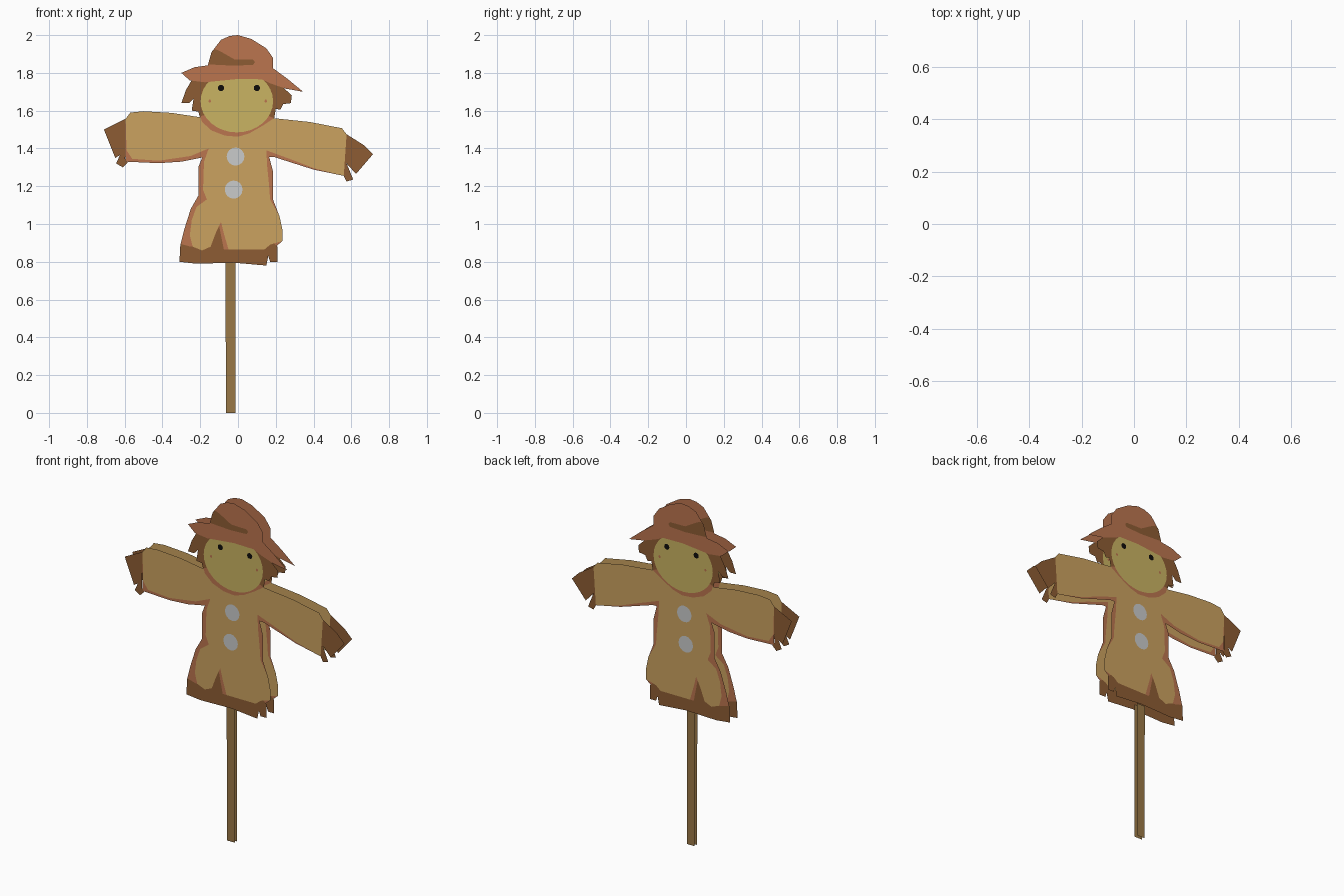
import bpy, bmesh, math
from mathutils import Vector
from mathutils.geometry import delaunay_2d_cdt


def srgb(r, g, b):
    return tuple(((c / 255 + 0.055) / 1.055) ** 2.4 if c > 10 else c / 3295
                 for c in (r, g, b)) + (1.0,)


COLOURS = {"tan cloth": (203, 162, 96), "rust cloth": (187, 117, 79), "brown straw": (141, 92, 52),
           "pale sack": (202, 180, 98), "black": (14, 12, 10), "light grey": (202, 203, 203),
           "pole wood": (154, 120, 71)}
MATS = {}
for name, rgb in COLOURS.items():
    MATS[name] = bpy.data.materials.new(name)
    MATS[name].diffuse_color = srgb(*rgb)


def oval(x, z, rx, rz, n=24):
    return [(x + rx * math.cos(2 * math.pi * i / n), z + rz * math.sin(2 * math.pi * i / n))
            for i in range(n)]


def inside(p, poly):
    hit = False
    for (x1, z1), (x2, z2) in zip(poly, poly[1:] + poly[:1]):
        if (z1 > p[1]) != (z2 > p[1]) and p[0] < x1 + (p[1] - z1) * (x2 - x1) / (z2 - z1):
            hit = not hit
    return hit


def build_sheets(layers, gap):
    """Cut a front and a back sheet into parts; later layers win where outlines overlap."""
    verts, edges = [], []
    for _, _, poly in layers:
        s, n = len(verts), len(poly)
        verts += [Vector(p) for p in poly]
        edges += [(s + i, s + (i + 1) % n) for i in range(n)]
    pts, _, tris, *_ = delaunay_2d_cdt(verts, edges, [], 0, 1e-5)
    parts = {}
    for t in tris:
        c = sum((pts[i] for i in t), Vector((0, 0))) / len(t)
        for name, mat, poly in reversed(layers):
            if inside(c, poly):
                parts.setdefault((name, mat), []).append([pts[i] for i in t])
                break
    for (name, mat), faces in parts.items():
        bm = bmesh.new()
        for side in (-1, 1):
            for f in faces:
                bm.faces.new([bm.verts.new((p.x, side * gap / 2, p.y)) for p in f[::-side]])
        bmesh.ops.remove_doubles(bm, verts=bm.verts, dist=1e-5)
        bm.normal_update()
        for f in bm.faces:  # outward facing sheets
            if f.normal.y * f.calc_center_median().y < 0:
                f.normal_flip()
        me = bpy.data.meshes.new(name)
        bm.to_mesh(me)
        bm.free()
        me.materials.append(MATS[mat])
        bpy.context.collection.objects.link(bpy.data.objects.new(name, me))


layers = []


def part(name, mat, poly):
    layers.append((name, mat, poly))


# straw hair on both sides of the head
part("hair_left", "brown straw", [(-.24, 1.77), (-.275, 1.71), (-.30, 1.64), (-.26, 1.64),
     (-.235, 1.665), (-.245, 1.60), (-.21, 1.595), (-.20, 1.56), (-.14, 1.55), (-.1, 1.77)])
part("hair_right", "brown straw", [(.2, 1.76), (.285, 1.68), (.28, 1.64), (.24, 1.635),
     (.225, 1.605), (.20, 1.61), (.19, 1.55), (.13, 1.55), (.1, 1.77)])

# coat: rust edge first, then straw hem, then tan cloth
top = [(-.595, 1.557), (-.57, 1.59), (-.5, 1.597), (-.35, 1.588), (-.2, 1.565),
       (.19, 1.56), (.38, 1.54), (.55, 1.507), (.575, 1.475), (.56, 1.255)]
part("coat_edge", "rust cloth", top + [(.4, 1.288), (.19, 1.355), (.165, 1.355), (.185, 1.28),
     (.185, 1.13), (.22, 1.04), (.235, .97), (.235, .91), (.2, .88), (.14, .86), (-.25, .855),
     (-.305, .89), (-.285, .97), (-.25, 1.08), (-.21, 1.15), (-.21, 1.30), (-.19, 1.352),
     (-.3, 1.33), (-.42, 1.322), (-.595, 1.33)])
part("straw_hem", "brown straw", [(-.305, .895), (-.31, .80), (-.22, .79), (-.02, .795),
     (.15, .78), (.16, .83), (.17, .80), (.21, .80), (.21, .88), (.175, .91), (.14, .865),
     (-.075, .865), (-.1, .99), (-.15, .88), (-.25, .88)])
part("coat", "tan cloth", top + [(.4, 1.296), (.3, 1.335), (.15, 1.39), (.155, 1.30),
     (.165, 1.2), (.17, 1.13), (.22, 1.04), (.235, .97), (.235, .91), (.2, .9), (.17, .89),
     (.14, .865), (-.05, .865), (-.075, .95), (-.09, 1.01), (-.115, .96), (-.145, .88),
     (-.19, .86), (-.24, .88), (-.255, .94), (-.245, 1.02), (-.22, 1.09), (-.165, 1.13),
     (-.185, 1.18), (-.18, 1.33), (-.155, 1.40), (-.25, 1.36), (-.42, 1.335), (-.56, 1.345),
     (-.59, 1.39)])

# straw cuffs
part("cuff_left", "brown straw", [(-.71, 1.50), (-.595, 1.557), (-.597, 1.345), (-.585, 1.325),
     (-.61, 1.30), (-.645, 1.32), (-.625, 1.365), (-.65, 1.35), (-.70, 1.475)])
part("cuff_right", "brown straw", [(.575, 1.475), (.67, 1.415), (.715, 1.37), (.625, 1.265),
     (.575, 1.32), (.61, 1.235), (.575, 1.225), (.56, 1.255)])

# head: collar shade, face, eyes and cheek stitches
part("collar", "rust cloth", [(-.2, 1.57), (-.19, 1.54), (-.14, 1.495), (-.07, 1.468), (0, 1.462),
     (.06, 1.48), (.13, 1.52), (.19, 1.56), (.1, 1.6), (-.1, 1.6)])
part("face", "pale sack", oval(-.006, 1.65, .192, .165, 32))
for side, x, cx in (("left", -.09, -.15), ("right", .1, .147)):
    part("eye_" + side, "black", oval(x, 1.72, .017, .017, 10))
    part("cheek_stitch_" + side, "rust cloth", oval(cx, 1.65, .007, .009, 6))

# hat and its band
part("hat", "rust cloth", [(-.30, 1.80), (-.23, 1.83), (-.16, 1.84), (-.14, 1.91), (-.09, 1.975),
     (-.045, 1.995), (0, 2.0), (.07, 1.98), (.15, 1.93), (.185, 1.88), (.185, 1.825),
     (.26, 1.77), (.345, 1.70), (.25, 1.717), (.17, 1.745), (.125, 1.766), (0, 1.768),
     (-.1, 1.758), (-.175, 1.75), (-.255, 1.76)])
part("hat_band", "brown straw", [(-.155, 1.845), (-.138, 1.915), (-.12, 1.925), (-.095, 1.915),
     (-.02, 1.872), (.08, 1.87), (.09, 1.857), (.08, 1.843), (-.02, 1.838)])

# buttons
for i, (x, z) in enumerate([(-.013, 1.357), (-.023, 1.182)]):
    part("button_%d" % (i + 1), "light grey", oval(x, z, .047, .048, 16))

build_sheets(layers, 0.07)

# narrow pole
build_sheets([("pole", "pole wood", [(-.063, 0), (-.012, 0), (-.012, .81), (-.067, .81)])], 0.02)
